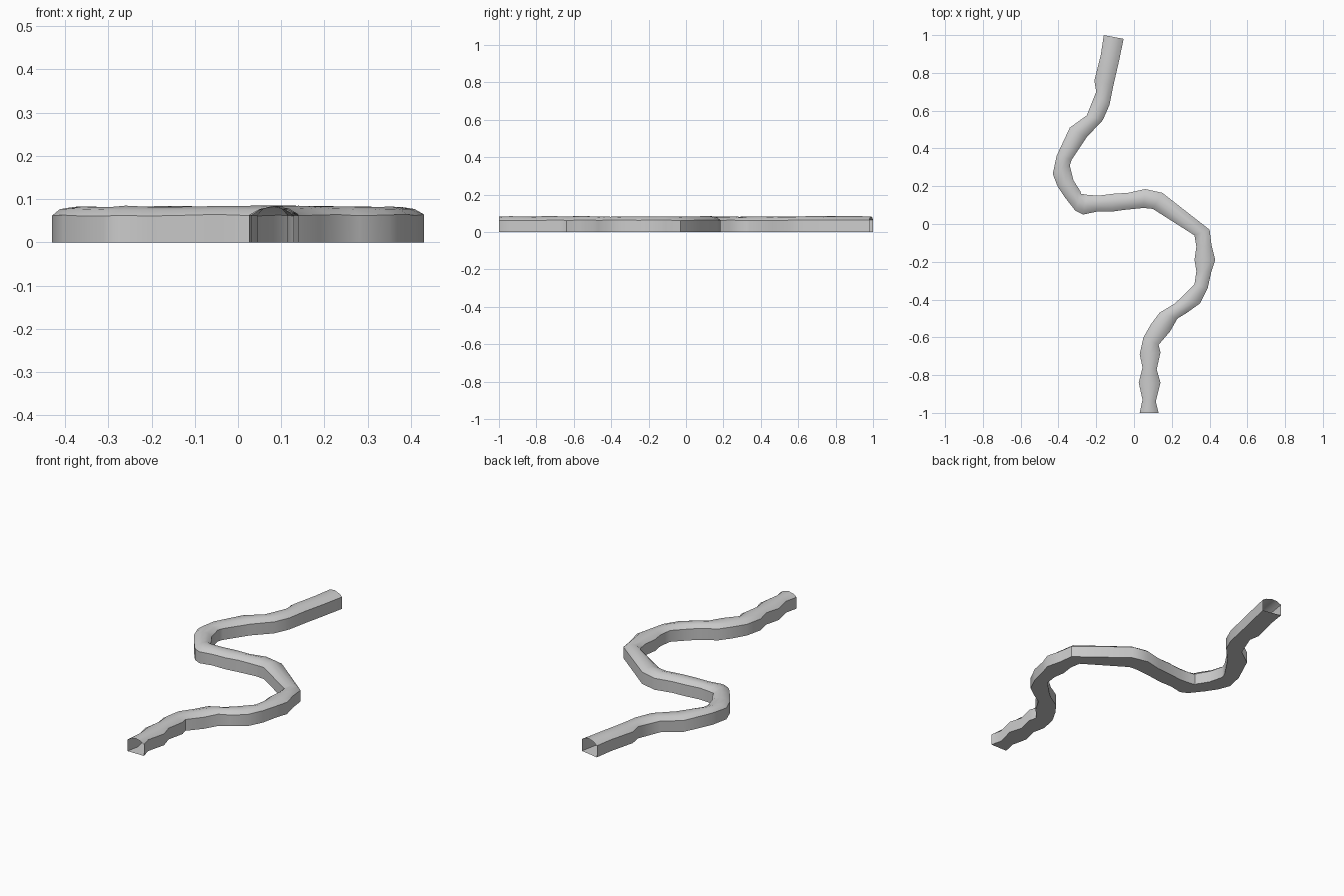
import bpy, bmesh, random, math
from mathutils import Vector

if "Cube" in bpy.data.objects:
    bpy.data.objects.remove(bpy.data.objects["Cube"])

random.seed(4)

# Uneven left / right wall lines of the winding tunnel: (lx, ly, rx, ry)
stations = [
    (.03, -1, .13, -1), (.045, -.93, .115, -.94), (.025, -.84, .14, -.84),
    (.045, -.76, .12, -.77), (.03, -.69, .14, -.68), (.05, -.60, .13, -.64),
    (.09, -.53, .19, -.57), (.135, -.47, .23, -.50), (.21, -.425, .28, -.47),
    (.25, -.39, .35, -.42), (.32, -.32, .39, -.34), (.33, -.25, .41, -.25),
    (.32, -.19, .43, -.19), (.33, -.12, .41, -.11), (.32, -.06, .40, -.03),
    (.10, .08, .15, .165), (.05, .085, .06, .185), (-.05, .075, -.03, .165),
    (-.12, .065, -.11, .16), (-.20, .065, -.19, .15), (-.27, .05, -.25, .155),
    (-.31, .07, -.28, .16), (-.365, .14, -.285, .175), (-.405, .20, -.32, .23),
    (-.43, .265, -.34, .31), (-.41, .36, -.33, .34), (-.34, .51, -.25, .46),
    (-.25, .575, -.165, .55), (-.20, .70, -.13, .63), (-.21, .76, -.11, .73),
    (-.175, .90, -.08, .86), (-.16, 1.0, -.055, .98),
]
# Cross-section: (fraction across from left to right, height)
half = [(0, 0), (0, .063), (.2, .077)]
profile = half + [(.5, .083)] + [(1 - t, z) for t, z in reversed(half)]

# Tunnel shell: flat floor, upright walls, arched roof, open ends
bm = bmesh.new()
rings = []
for lx, ly, rx, ry in stations:
    left, right = Vector((lx, ly, 0)), Vector((rx, ry, 0))
    ring = []
    for t, z in profile:
        p = left.lerp(right, t)
        p.z = z + (random.uniform(-.002, .002) if z else 0)
        ring.append(bm.verts.new(p))
    rings.append(ring)
n = len(profile)
for a, b in zip(rings, rings[1:]):
    for i in range(n):
        j = (i + 1) % n
        bm.faces.new((a[i], a[j], b[j], b[i]))
bmesh.ops.recalc_face_normals(bm, faces=bm.faces)

mesh = bpy.data.meshes.new("tunnel")
bm.to_mesh(mesh)
bm.free()
tunnel = bpy.data.objects.new("tunnel", mesh)
bpy.context.collection.objects.link(tunnel)
bpy.context.view_layer.objects.active = tunnel
tunnel.select_set(True)
bpy.ops.object.shade_smooth_by_angle(angle=math.radians(40))
